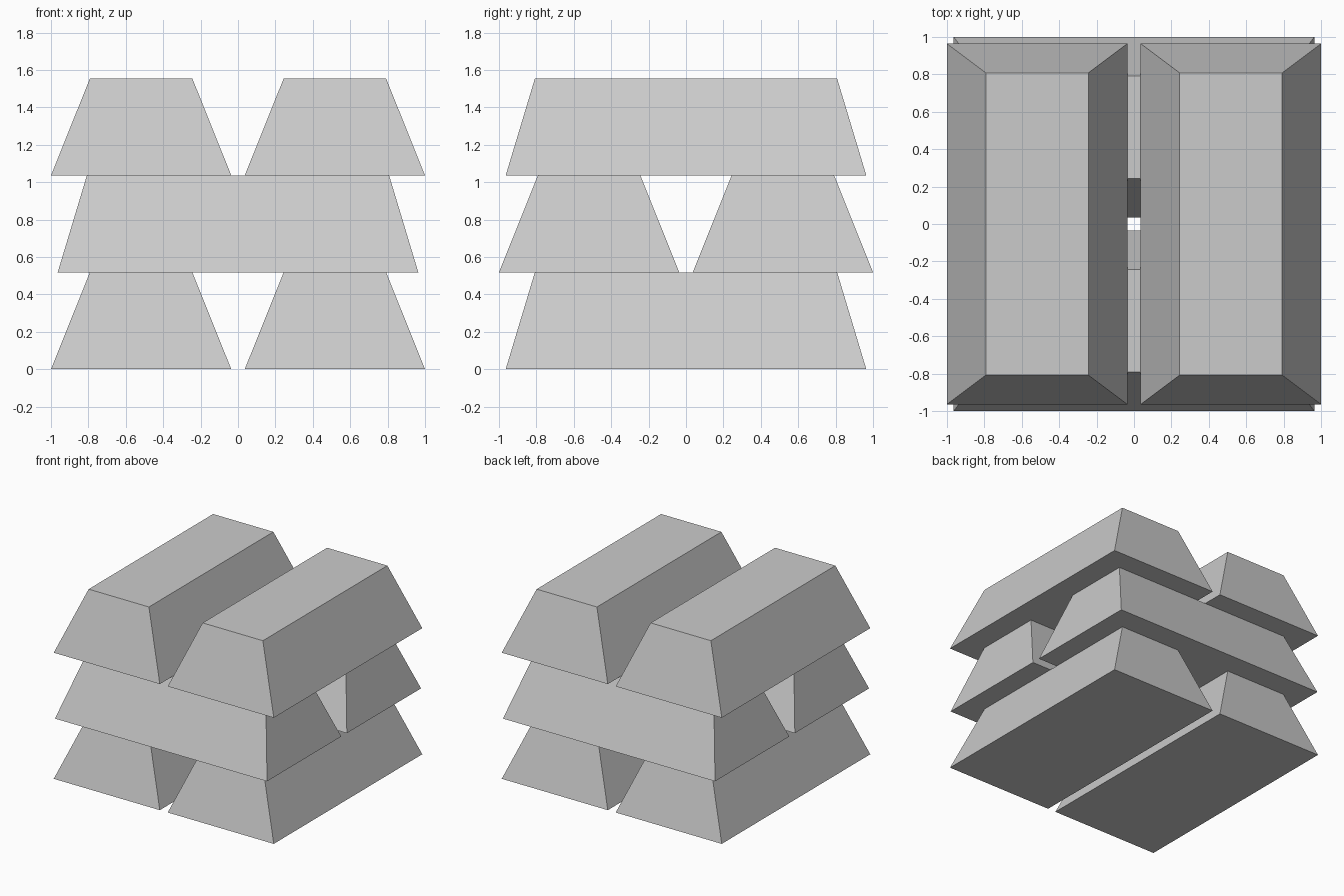
import bpy
import math

if "Cube" in bpy.data.objects:
    bpy.data.objects.remove(bpy.data.objects["Cube"])

HEIGHT = 0.518          # height of one ingot
OFFSET = 0.518          # distance of each ingot from the stack centre


def ingot(name, side, layer):
    # Tapered bar: long along y, narrower at the top
    base, top = (0.482, 0.964), (0.274, 0.808)
    corners = ((-1, -1), (1, -1), (1, 1), (-1, 1))
    verts = [(sx * hx, sy * hy, z)
             for (hx, hy), z in ((base, 0), (top, HEIGHT))
             for sx, sy in corners]
    faces = [(3, 2, 1, 0), (4, 5, 6, 7)]
    faces += [(i, (i + 1) % 4, (i + 1) % 4 + 4, i + 4) for i in range(4)]
    mesh = bpy.data.meshes.new(name)
    mesh.from_pydata(verts, [], faces)
    obj = bpy.data.objects.new(name, mesh)
    bpy.context.collection.objects.link(obj)

    # Alternate layers are turned a quarter turn
    z = layer * HEIGHT
    if layer % 2:
        obj.rotation_euler.z = math.pi / 2
        obj.location = (0, side * OFFSET, z)
    else:
        obj.location = (side * OFFSET, 0, z)


# Three layers of two ingots
for layer, label in enumerate(("bottom", "middle", "top")):
    for side, end in ((-1, "a"), (1, "b")):
        ingot(f"{label}_ingot_{end}", side, layer)
